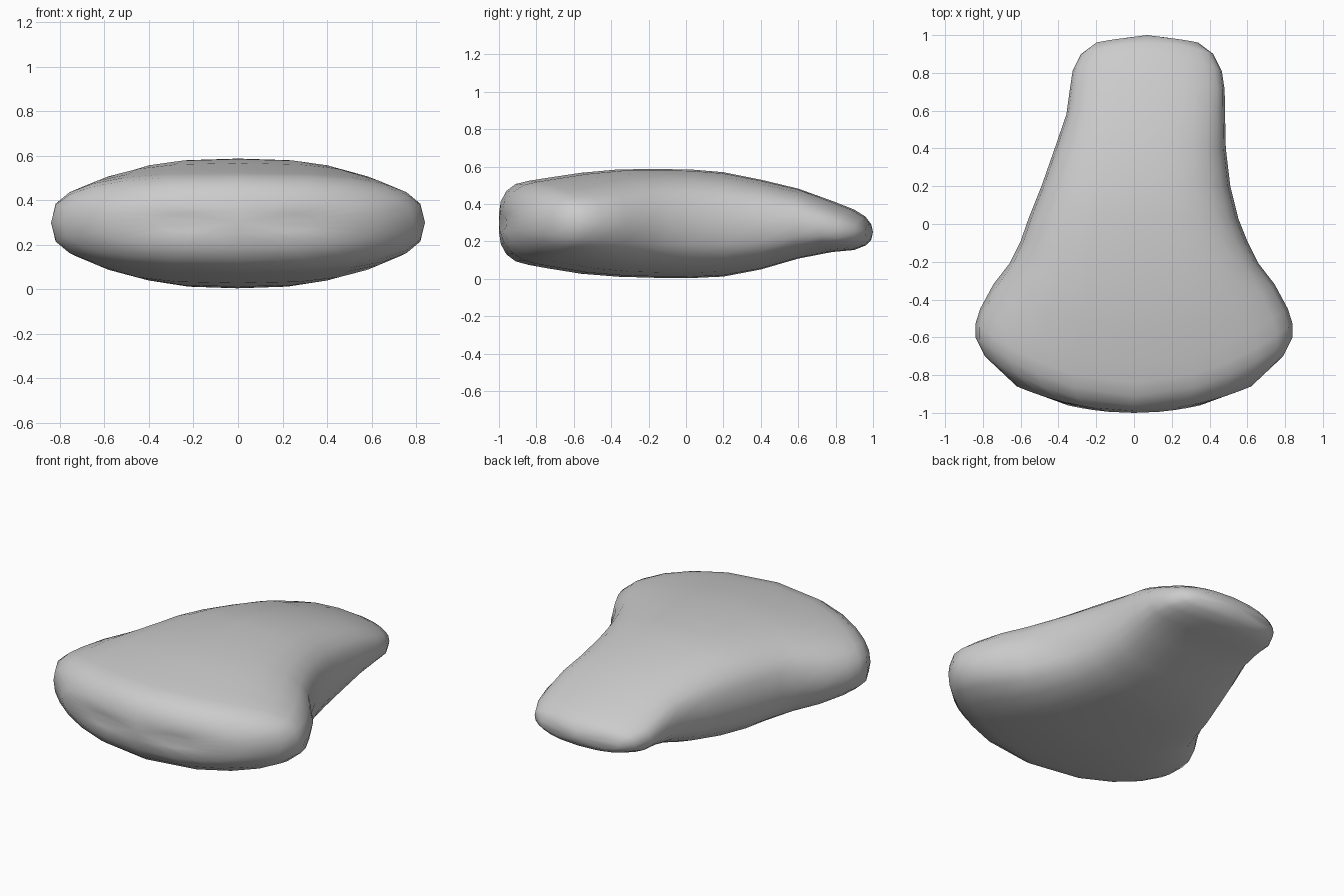
import bpy
import bmesh
import math

cube = bpy.data.objects.get("Cube")
if cube:
    bpy.data.objects.remove(cube, do_unlink=True)

# One plain grey material
grey = bpy.data.materials.new("light_grey")
grey.use_nodes = True
colour = (0.6, 0.6, 0.6, 1)
grey.diffuse_color = colour
grey.node_tree.nodes["Principled BSDF"].inputs["Base Color"].default_value = colour

SIDES = 24
SQUARENESS = 0.72

# Cross-sections: y on the centre line, y shift at the sides,
# centre x, half width, centre z, half height
sections = [
    (-1.0, 0.04, 0, 0.35, 0.30, 0.05),
    (-0.99, 0.13, 0, 0.62, 0.30, 0.115),
    (-0.96, 0.26, 0, 0.79, 0.30, 0.17),
    (-0.91, 0.31, 0, 0.84, 0.30, 0.207),
    (-0.84, 0.31, 0, 0.84, 0.299, 0.225),
    (-0.74, 0.29, 0, 0.815, 0.298, 0.242),
    (-0.56, 0.24, 0, 0.745, 0.297, 0.27),
    (-0.36, 0.15, 0, 0.66, 0.298, 0.287),
    (-0.15, 0.06, 0, 0.60, 0.296, 0.291),
    (0.03, 0, -0.003, 0.555, 0.294, 0.29),
    (0.2, 0, 0.01, 0.50, 0.291, 0.279),
    (0.4, 0, 0.033, 0.453, 0.29, 0.24),
    (0.6, -0.02, 0.062, 0.42, 0.295, 0.187),
    (0.78, -0.07, 0.07, 0.41, 0.28, 0.137),
    (0.9, -0.09, 0.07, 0.395, 0.262, 0.108),
    (0.96, -0.06, 0.07, 0.35, 0.255, 0.077),
    (0.99, -0.03, 0.07, 0.27, 0.25, 0.042),
]


def rounded(value):
    """Push a sine or cosine outward for a squarer oval."""
    return math.copysign(abs(value) ** SQUARENESS, value)


def make_ring(bm, y, bow, cx, half_width, cz, half_height):
    ring = []
    for i in range(SIDES):
        angle = math.tau * i / SIDES
        u, v = rounded(math.cos(angle)), rounded(math.sin(angle))
        ring.append(bm.verts.new((cx + half_width * u, y + bow * u * u,
                                  cz + half_height * v)))
    return ring


# Cushion-like body lofted from front to back
bm = bmesh.new()
rings = [make_ring(bm, *section) for section in sections]
for a, b in zip(rings, rings[1:]):
    for i in range(SIDES):
        j = (i + 1) % SIDES
        bm.faces.new((a[i], a[j], b[j], b[i]))

# Close both rounded ends
for ring, tip in ((rings[0], (0, -1, 0.3)), (rings[-1], (0.07, 1, 0.25))):
    centre = bm.verts.new(tip)
    for i in range(SIDES):
        bm.faces.new((ring[i], ring[(i + 1) % SIDES], centre))

bmesh.ops.recalc_face_normals(bm, faces=bm.faces)
for face in bm.faces:
    face.smooth = True
mesh = bpy.data.meshes.new("rounded_body")
bm.to_mesh(mesh)
bm.free()
mesh.materials.append(grey)
body = bpy.data.objects.new("rounded_body", mesh)
bpy.context.scene.collection.objects.link(body)
